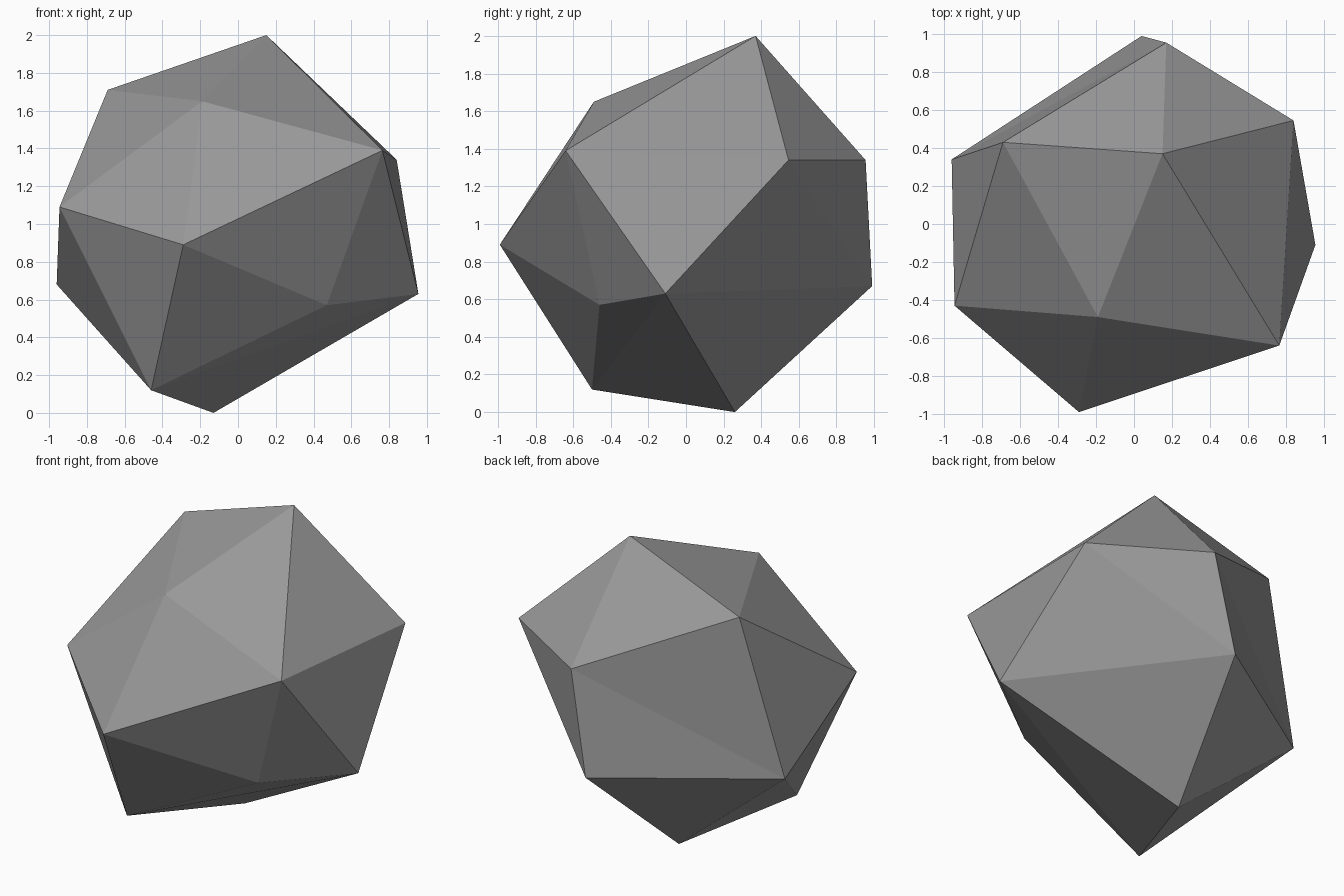
import bpy
import bmesh

cube = bpy.data.objects.get("Cube")
if cube:
    bpy.data.objects.remove(cube, do_unlink=True)

# Single stone colour
stone = bpy.data.materials.new("stone grey")
stone.use_nodes = True
grey = (0.32, 0.32, 0.32, 1)
stone.diffuse_color = grey
stone.node_tree.nodes["Principled BSDF"].inputs["Base Color"].default_value = grey

# Corners of the rock, from the peak down to the foot
corners = {
    "A": (0.15, 0.37, 2.0),
    "B": (-0.69, 0.43, 1.71),
    "C": (-0.19, -0.49, 1.65),
    "D": (0.765, -0.64, 1.39),
    "E": (0.84, 0.545, 1.34),
    "M": (0.17, 0.955, 1.34),
    "F": (-0.945, -0.43, 1.09),
    "G": (-0.29, -0.99, 0.89),
    "J": (-0.96, 0.34, 0.68),
    "N": (0.04, 0.99, 0.67),
    "H": (0.955, -0.11, 0.63),
    "I": (0.47, -0.46, 0.57),
    "K": (-0.46, -0.5, 0.12),
    "L": (-0.13, 0.26, 0.0),
}

# Flat facets: crown, sides, underside
facets = (
    "ABC ACD ADE AEM AMB "
    "BCF CFG CGD DEH EMN MNJ BMJ BFJ ENH "
    "DGI DIH GIK IKH FGK FJK KHL HNL LNJ LJK"
).split()

bm = bmesh.new()
verts = {name: bm.verts.new(co) for name, co in corners.items()}
for facet in facets:
    bm.faces.new([verts[name] for name in facet])
bmesh.ops.recalc_face_normals(bm, faces=bm.faces[:])

mesh = bpy.data.meshes.new("rock")
bm.to_mesh(mesh)
bm.free()
mesh.materials.append(stone)
rock = bpy.data.objects.new("rock", mesh)
bpy.context.collection.objects.link(rock)
